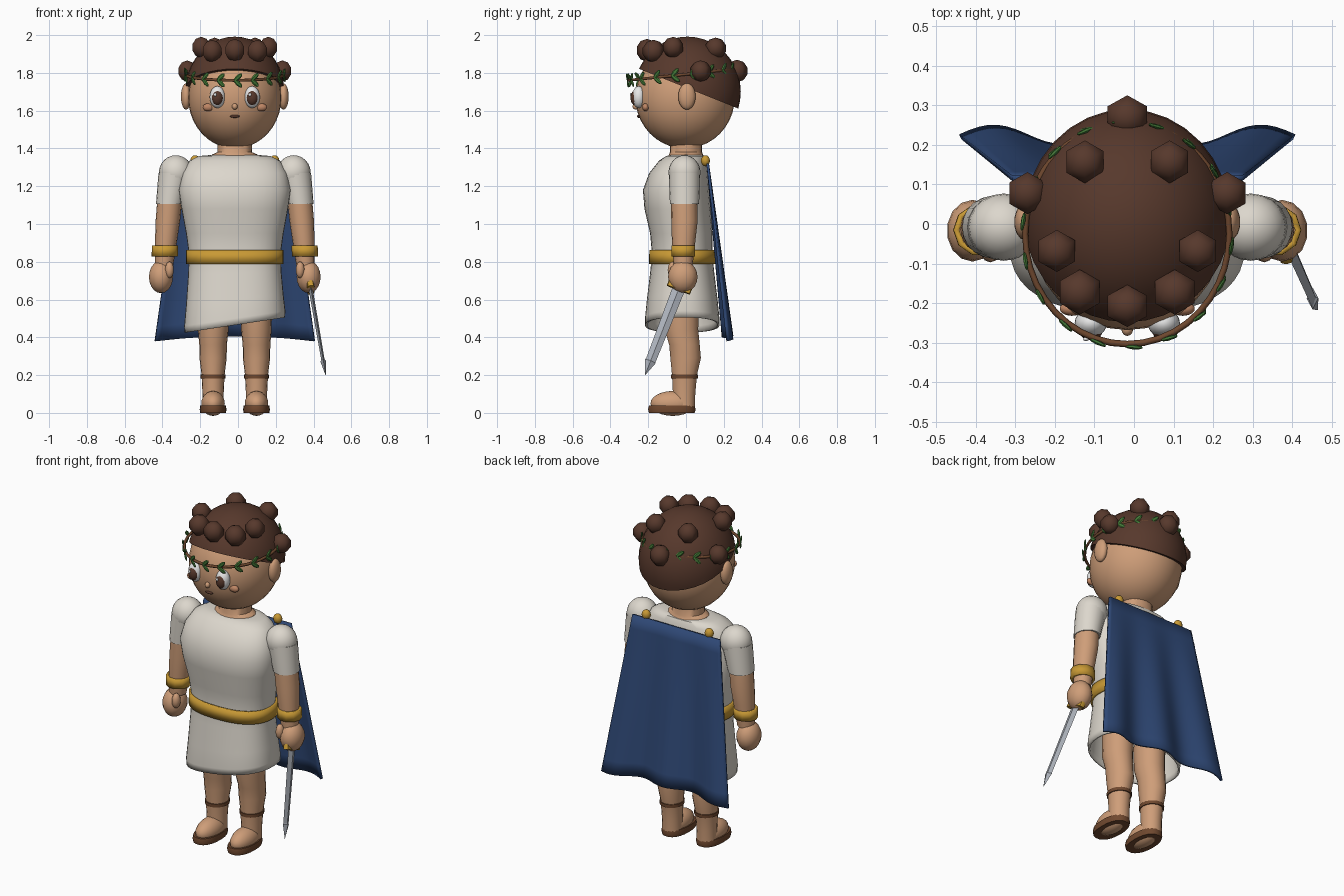
import bpy, bmesh, math
from mathutils import Matrix, Vector

if "Cube" in bpy.data.objects:
    bpy.data.objects.remove(bpy.data.objects["Cube"])

CX = -0.017  # body centre line


def material(name, rgb):
    m = bpy.data.materials.new(name)
    m.diffuse_color = (*rgb, 1)
    m.use_nodes = True
    m.node_tree.nodes["Principled BSDF"].inputs["Base Color"].default_value = m.diffuse_color
    return m


SKIN = material("skin", (0.62, 0.34, 0.19))
BLUSH = material("blush", (0.52, 0.24, 0.13))
HAIR = material("dark_brown", (0.095, 0.040, 0.025))
CLOTH = material("off_white_cloth", (0.72, 0.68, 0.61))
WHITE = material("eye_white", (0.87, 0.87, 0.87))
GOLD = material("gold", (0.58, 0.32, 0.035))
BLUE = material("blue", (0.028, 0.065, 0.18))
GREEN = material("leaf_green", (0.06, 0.20, 0.04))
STEEL = material("steel", (0.42, 0.45, 0.50))
LEATHER = material("leather", (0.16, 0.065, 0.028))


def finish(name, bm, mat, angle=40, smooth=True):
    bmesh.ops.recalc_face_normals(bm, faces=bm.faces)
    me = bpy.data.meshes.new(name)
    bm.to_mesh(me)
    bm.free()
    me.materials.append(mat)
    if smooth:
        me.shade_smooth()
        me.set_sharp_from_angle(angle=math.radians(angle))
    ob = bpy.data.objects.new(name, me)
    bpy.context.collection.objects.link(ob)
    return ob


def ball(name, loc, rad, mat, u=20, v=12, smooth=True):
    bm = bmesh.new()
    mtx = Matrix.Translation((loc[0] + CX, loc[1], loc[2])) @ Matrix.Diagonal((*rad, 1))
    bmesh.ops.create_uvsphere(bm, u_segments=u, v_segments=v, radius=1, matrix=mtx)
    return finish(name, bm, mat, 60, smooth)


def loft(name, rings, mat, segs=16, n=2.0, caps=True, warp=None, mtx=None, smooth=True):
    """Rings are (x, y, z, rx, ry); n is the superellipse power."""
    bm = bmesh.new()
    loops = []
    for x, y, z, rx, ry in rings:
        loop = []
        for i in range(segs):
            a = 2 * math.pi * i / segs
            c, s = math.cos(a), math.sin(a)
            p = Vector((x + CX + rx * math.copysign(abs(c) ** (2 / n), c),
                        y + ry * math.copysign(abs(s) ** (2 / n), s), z))
            if warp:
                p = warp(p)
            if mtx:
                p = mtx @ (p - Vector((CX, 0, 0)))
            loop.append(bm.verts.new(p))
        loops.append(loop)
    for a, b in zip(loops, loops[1:]):
        for i in range(segs):
            j = (i + 1) % segs
            bm.faces.new((a[i], a[j], b[j], b[i]))
    if caps in (True, "top"):
        bm.faces.new(loops[0])
    if caps is True:
        bm.faces.new(loops[-1])
    return finish(name, bm, mat, 45, smooth)


def solidify(ob, t, offset=-1):
    m = ob.modifiers.new("thickness", 'SOLIDIFY')
    m.thickness, m.offset = t, offset


# Head and neck
ball("head", (0, -0.005, 1.67), (0.247, 0.263, 0.27), SKIN, 32, 20)
loft("neck", [(0, 0, 1.34, .13, .10), (0, 0, 1.368, .12, .09), (0, 0, 1.38, .092, .085),
              (0, 0, 1.46, .09, .085)], SKIN, 20)

# Hair cap, cut by a plane that drops towards the back
bm = bmesh.new()
bmesh.ops.create_uvsphere(bm, u_segments=32, v_segments=20, radius=1,
                          matrix=Matrix.Translation((CX, 0.008, 1.70)) @ Matrix.Diagonal((.262, .282, .292, 1)))
cut = bmesh.ops.bisect_plane(bm, geom=bm.verts[:] + bm.edges[:] + bm.faces[:], plane_co=(0, 0, 1.722),
                             plane_no=(0, 0.40, 1), clear_inner=True)
bmesh.ops.holes_fill(bm, edges=[e for e in bm.edges if e.is_boundary], sides=0)
finish("hair_cap", bm, HAIR)

# Curls
for x, y, z, r in [(.107, .157, 1.93, .057), (.252, .078, 1.81, .056), (.178, -.068, 1.935, .056),
                   (.12, -.172, 1.915, .06)]:
    for s in (-1, 1):
        ball("hair_curl", (s * x, y, z), (r, r, r), HAIR, 6, 5)
ball("front_curl", (0, -.207, 1.92), (.06, .056, .06), HAIR, 6, 5)
ball("back_curl", (0, .27, 1.81), (.06, .058, .06), HAIR, 6, 5)

# Face and ears
for s in (-1, 1):
    ball("ear", (s * .258, .005, 1.675), (.028, .046, .07), SKIN, 14, 10)
    ball("eye_white", (s * .092, -.25, 1.672), (.041, .036, .058), WHITE)
    ball("iris", (s * .092, -.268, 1.668), (.030, .026, .040), HAIR)
    ball("eye_glint", (s * .092 - .012, -.291, 1.685), (.008, .005, .010), WHITE, 8, 6)
    ball("cheek", (s * .14, -.214, 1.618), (.031, .018, .021), BLUSH, 14, 8)
ball("nose", (0, -.265, 1.622), (.015, .018, .017), SKIN, 12, 8)
ball("mouth", (0, -.250, 1.57), (.026, .010, .008), HAIR, 12, 8)

# Wreath ring and leaf pairs
tilt = Matrix.Translation((CX, -.025, 1.79)) @ Matrix.Rotation(0.105, 4, 'X')
bpy.ops.mesh.primitive_torus_add(major_segments=40, minor_segments=6, major_radius=1, minor_radius=.03)
ring = bpy.context.object
ring.name = "wreath_ring"
ring.data.transform(tilt @ Matrix.Diagonal((.258, .280, .28, 1)))
ring.data.materials.append(LEATHER)
ring.data.shade_smooth()
bm = bmesh.new()
for i in range(18):
    a = 2 * math.pi * (i + .5) / 18
    for s in (-1, 1):
        m = (tilt @ Matrix.Translation((.264 * math.cos(a), .286 * math.sin(a), 0)) @ Matrix.Rotation(a, 4, 'Z')
             @ Matrix.Rotation(s * .75, 4, 'X') @ Matrix.Translation((0, .024, 0))
             @ Matrix.Diagonal((.006, .029, .013, 1)) @ Matrix.Rotation(math.pi / 2, 4, 'X'))
        bmesh.ops.create_uvsphere(bm, u_segments=6, v_segments=4, radius=1, matrix=m)
finish("wreath_leaves", bm, GREEN, smooth=False)


# Tunic with a slanted hem
def hem(p):
    p.z += 0.15 * (p.x - CX) * max(0, min(1, (0.8 - p.z) / 0.3))
    return p


tunic = loft("tunic", [(0, 0, 1.365, .13, .08), (0, -.005, 1.36, .19, .10), (0, -.018, 1.335, .24, .125),
                       (0, -.04, 1.27, .278, .155), (0, -.053, 1.18, .297, .175), (0, -.045, 1.08, .282, .175),
                       (0, -.025, .95, .258, .165), (0, -.02, .84, .243, .16), (0, -.02, .74, .247, .17),
                       (0, -.02, .60, .258, .187), (0, -.02, .50, .268, .197), (0, -.02, .465, .266, .197)],
             CLOTH, 40, 2.4, "top", hem)
solidify(tunic, .012)
belt = loft("belt", [(0, -.02, .862, .251, .167), (0, -.02, .788, .251, .169)], GOLD, 40, 2.4, False)
solidify(belt, .014, 0)

for s in (-1, 1):
    # Arms
    ball("shoulder", (s * .312, -.008, 1.272), (.09, .085, .092), CLOTH)
    loft("sleeve", [(s * .316, -.008, 1.27, .088, .083), (s * .335, -.008, 1.17, .077, .08),
                    (s * .346, -.008, 1.105, .071, .077)], CLOTH, 20)
    loft("arm", [(s * .344, -.01, 1.13, .066, .069), (s * .354, -.008, 1.02, .065, .07),
                 (s * .363, -.012, .92, .059, .063), (s * .374, -.015, .78, .048, .05)], SKIN, 16)
    cuff = loft("bracelet", [(s * .37, -.015, .887, .069, .066), (s * .371, -.015, .828, .069, .066)],
                GOLD, 10, caps=False)
    solidify(cuff, .015)
    ball("hand", (s * .391, -.017, .72), (.065, .078, .086), SKIN, 14, 10)
    ball("thumb", (s * .346, -.07, .757), (.024, .027, .044), SKIN, 10, 8)
    # Legs and sandals
    loft("leg", [(s * .112, -.024, .58, .085, .092), (s * .114, -.024, .44, .081, .09),
                 (s * .115, -.008, .36, .073, .082), (s * .115, -.002, .29, .072, .082),
                 (s * .115, -.008, .20, .061, .067), (s * .115, -.01, .10, .056, .06),
                 (s * .115, -.01, .03, .056, .058)], SKIN, 18)
    loft("ankle_strap", [(s * .115, -.008, .203, .067, .073), (s * .115, -.008, .183, .066, .072)], LEATHER, 18)
    ball("foot", (s * .115, -.07, .05), (.063, .118, .066), SKIN, 18, 12)
    loft("sandal_sole", [(s * .115, -.075, 0, .068, .122), (s * .115, -.075, .018, .071, .127),
                         (s * .115, -.075, .038, .068, .122)], LEATHER, 22, 2.3)
    # Cape clasp
    ball("cape_clasp", (s * .21, .103, 1.335), (.026, .024, .029), GOLD, 12, 8)

# Cape, widening and rippling towards the hem
bm = bmesh.new()
NU, NV = 36, 12
grid = []
for j in range(NV + 1):
    t = j / NV
    row = []
    for i in range(NU + 1):
        u = 2 * i / NU - 1
        row.append(bm.verts.new((CX + u * (.29 + .132 * t),
                                 .115 + .105 * t + .024 * t * math.cos(7.85 * u),
                                 1.32 - t * (.915 + .025 * u * u))))
    grid.append(row)
for j in range(NV):
    for i in range(NU):
        bm.faces.new((grid[j][i], grid[j][i + 1], grid[j + 1][i + 1], grid[j + 1][i]))
solidify(finish("cape", bm, BLUE), .014, 0)

# Sword, built along its own axis and aimed forward and down
d = Vector((.08, -.18, -.46)).normalized()
zx = -d
xx = (Vector((1, 0, 0)) - zx * zx.x).normalized()
yx = zx.cross(xx)
aim = Matrix.Translation((.383, -.035, .665)) @ Matrix((xx, yx, zx)).transposed().to_4x4()
loft("sword_blade", [(0, 0, 0, .011, .034), (0, 0, -.42, .009, .027), (0, 0, -.425, .015, .030),
                     (0, 0, -.505, .001, .001)], STEEL, 4, mtx=aim, smooth=False)
loft("sword_guard", [(0, 0, .015, .02, .066), (0, 0, -.015, .02, .066)], GOLD, 12, 4, mtx=aim)
loft("sword_grip", [(0, 0, .11, .018, .018), (0, 0, 0, .018, .018)], LEATHER, 10, mtx=aim)
